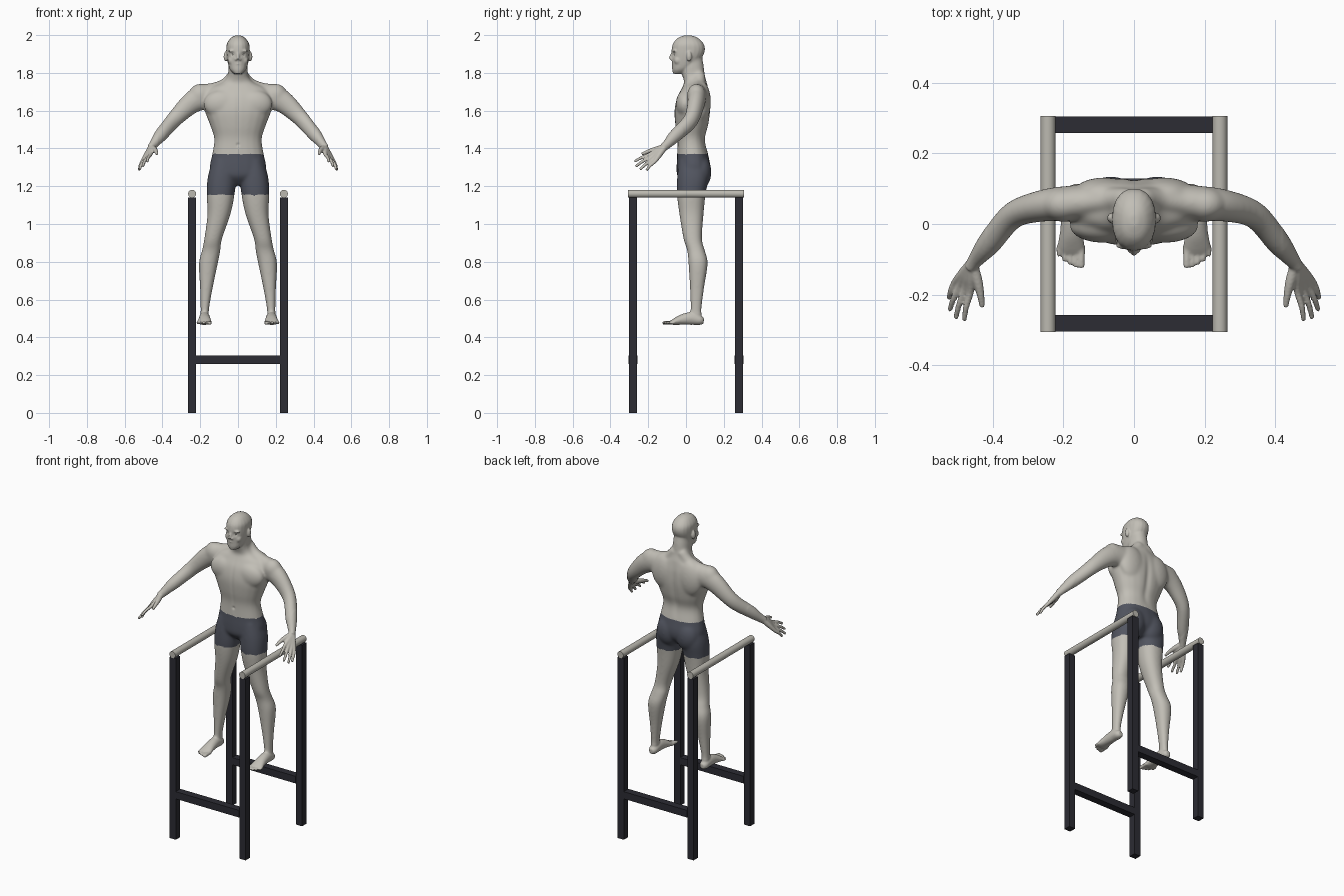
import bpy
import bmesh
import math
from mathutils import Vector, Matrix

default = bpy.data.objects.get("Cube")
if default:
    bpy.data.objects.remove(default, do_unlink=True)


def material(name, colour):
    mat = bpy.data.materials.new(name)
    mat.use_nodes = True
    mat.diffuse_color = (*colour, 1)
    for node in mat.node_tree.nodes:
        if node.type == 'BSDF_PRINCIPLED':
            node.inputs["Base Color"].default_value = (*colour, 1)
    return mat


skin = material("pale_grey_skin", (.54, .52, .47))
cloth = material("slate_shorts", (.085, .092, .118))
metal = material("dark_frame", (.025, .025, .033))
rail_grey = material("pale_rail", (.50, .485, .435))


def add_object(name, bm, *mats):
    bmesh.ops.recalc_face_normals(bm, faces=bm.faces)
    mesh = bpy.data.meshes.new(name)
    bm.to_mesh(mesh)
    bm.free()
    for mat in mats:
        mesh.materials.append(mat)
    obj = bpy.data.objects.new(name, mesh)
    bpy.context.scene.collection.objects.link(obj)
    return obj


def spline(rows, steps=4):
    """Catmull-Rom interpolation of rows (x, y, z, half width, half depth)."""
    rows = [Vector(r) for r in rows]
    last = len(rows) - 1
    fine = []
    for i in range(last):
        a, b, c, d = (rows[min(max(j, 0), last)] for j in range(i - 1, i + 3))
        for k in range(steps):
            t = k / steps
            fine.append(b + (c - a) * (t / 2) + (a * 2 - b * 5 + c * 4 - d) * (t * t / 2)
                        + (b * 3 - a - c * 3 + d) * (t ** 3 / 2))
    return fine + [rows[-1]]


def loft(bm, rows, side=1, level=False, sides=20):
    """Skin rounded rings along a path; level keeps every ring horizontal."""
    rows = spline(rows)
    centres = [Vector((r[0] * side, r[1], r[2])) for r in rows]
    rings = []
    for i, row in enumerate(rows):
        u, v = Vector((1, 0, 0)), Vector((0, 1, 0))
        power = .9 if level else 1
        if not level:
            along = centres[min(i + 1, len(rows) - 1)] - centres[max(i - 1, 0)]
            u = along.cross(Vector((0, 0, 1))).normalized()
            v = u.cross(along).normalized()
        ring = []
        for k in range(sides):
            angle = math.tau * k / sides
            c, s = (math.copysign(abs(w) ** power, w) for w in (math.cos(angle), math.sin(angle)))
            ring.append(bm.verts.new(centres[i] + u * c * max(row[3], .002) + v * s * max(row[4], .002)))
        rings.append(ring)
    for low, high in zip(rings, rings[1:]):
        for k in range(sides):
            j = (k + 1) % sides
            bm.faces.new((low[k], low[j], high[j], high[k]))
    bm.faces.new(rings[0])
    bm.faces.new(rings[-1])


def tube(bm, side, *points):
    """Round tube through (position, radius) pairs."""
    loft(bm, [(*p, r, r) for p, r in points], side, sides=12)


def ball(bm, centre, radii, side=1):
    centre = Vector((centre[0] * side, centre[1], centre[2]))
    bmesh.ops.create_uvsphere(bm, u_segments=20, v_segments=12, radius=1,
                              matrix=Matrix.LocRotScale(centre, None, Vector(radii)))


body = bmesh.new()

# Torso and neck
loft(body, [(0, .035, 1.205, .035, .04), (0, .037, 1.25, .13, .082), (0, .040, 1.30, .150, .09),
            (0, .035, 1.37, .137, .082), (0, .028, 1.45, .126, .074), (0, .031, 1.52, .147, .088),
            (0, .034, 1.60, .177, .096), (0, .040, 1.67, .184, .088), (0, .048, 1.72, .150, .07),
            (0, .050, 1.75, .085, .06), (0, .040, 1.785, .055, .060), (0, .030, 1.84, .050, .064),
            (0, .030, 1.885, .045, .055)], level=True)

# Head
loft(body, [(0, -.038, 1.795, .022, .03), (0, -.026, 1.815, .041, .047), (0, -.010, 1.84, .051, .064),
            (0, .004, 1.88, .059, .080), (0, .012, 1.92, .062, .088), (0, .012, 1.955, .059, .081),
            (0, .010, 1.985, .038, .053), (0, .010, 1.999, .012, .016)], level=True)
tube(body, 1, ((0, -.070, 1.910), .006), ((0, -.079, 1.888), .008), ((0, -.082, 1.873), .010))
ball(body, (0, -.067, 1.848), (.020, .009, .005))
ball(body, (0, -.065, 1.838), (.018, .009, .006))
ball(body, (0, -.056, 1.812), (.020, .015, .014))

FINGER_TIPS = [(.480, -.273, 1.330), (.504, -.267, 1.304), (.521, -.244, 1.288), (.523, -.210, 1.284)]

for side in (1, -1):
    # Face details
    ball(body, (.026, -.060, 1.916), (.026, .013, .008), side)
    ball(body, (.034, -.042, 1.866), (.020, .022, .024), side)
    ball(body, (.011, -.076, 1.871), (.007, .008, .006), side)
    ball(body, (.065, .017, 1.887), (.011, .014, .027), side)

    # Chest, shoulder blade, shoulder and seat muscles
    ball(body, (.085, -.006, 1.635), (.098, .048, .075), side)
    ball(body, (.085, .084, 1.645), (.090, .048, .110), side)
    ball(body, (.200, .055, 1.680), (.062, .050, .063), side)
    ball(body, (.066, .078, 1.275), (.074, .057, .090), side)
    tube(body, side, ((.02, .070, 1.79), .033), ((.07, .068, 1.735), .035),
         ((.15, .06, 1.708), .036), ((.20, .055, 1.70), .04))

    # Arm
    loft(body, [(.13, .062, 1.675, .05, .07), (.19, .058, 1.67, .05, .068), (.25, .053, 1.638, .046, .058),
                (.32, .036, 1.572, .040, .046), (.36, .008, 1.528, .037, .042),
                (.41, -.056, 1.468, .034, .036), (.445, -.098, 1.424, .023, .025),
                (.462, -.122, 1.402, .018, .022)], side)

    # Hand: four fingers fan out from the wrist, plus the thumb
    wrist = Vector((.458, -.112, 1.408))
    for i, tip in enumerate(FINGER_TIPS):
        knuckle = Vector((.463, -.193, 1.368)).lerp(Vector((.506, -.164, 1.332)), i / 3)
        bend = knuckle.lerp(Vector(tip), .55) + Vector((.003, 0, .004))
        tube(body, side, (wrist, .017), (wrist.lerp(knuckle, .5), .015), (knuckle, .0105),
             (bend, .0088), (tip, .0074))
    tube(body, side, (wrist, .016), ((.443, -.160, 1.395), .015),
         ((.434, -.200, 1.384), .011), ((.429, -.235, 1.370), .008))

    # Leg
    loft(body, [(.075, .035, 1.34, .058, .072), (.085, .036, 1.25, .075, .083),
                (.092, .028, 1.157, .074, .076), (.101, .029, 1.05, .061, .064),
                (.132, .036, .92, .047, .049), (.142, .053, .86, .049, .047),
                (.157, .064, .79, .050, .051), (.168, .058, .655, .033, .037),
                (.176, .053, .54, .022, .029), (.177, .052, .485, .024, .034)], side, level=True)

    # Foot and toes
    loft(body, [(.177, .094, .488, .014, .015), (.177, .075, .490, .026, .025), (.177, .03, .500, .029, .034),
                (.177, -.02, .494, .032, .028), (.178, -.06, .483, .038, .018),
                (.179, -.082, .477, .036, .010)], side)
    for i in range(5):
        x, size = .149 + .0158 * i, (.0105 if i == 0 else .0072)
        reach = -.124 + .002 * i * i
        tube(body, side, ((x, -.06, .479), size), ((x, reach + .015, .477), size),
             ((x, reach, .475), size * .85))

# Fuse the parts into one skin
figure = add_object("figure_body", body)
fuse = figure.modifiers.new("fuse", 'REMESH')
fuse.mode = 'VOXEL'
fuse.voxel_size = .0042
graph = bpy.context.evaluated_depsgraph_get()
fused = bpy.data.meshes.new_from_object(figure.evaluated_get(graph))
figure.modifiers.clear()

# Blend the muscles strongly, and fingers, toes and face lightly
skin_mesh = bmesh.new()
skin_mesh.from_mesh(fused)
large = [v for v in skin_mesh.verts if abs(v.co.x) < .42 and v.co.z > .53
         and (v.co.z < 1.785 or (v.co.z < 1.88 and v.co.y > .034))]
for verts, times in ((large, 24), (skin_mesh.verts[:], 3)):
    for _ in range(times):
        bmesh.ops.smooth_vert(skin_mesh, verts=verts, factor=.5,
                              use_axis_x=True, use_axis_y=True, use_axis_z=True)

# Eye sockets, navel, spine groove and front midline
dents = [(Vector((.027, -.068, 1.898)), .013, .007), (Vector((-.027, -.068, 1.898)), .013, .007),
         (Vector((0, -.045, 1.42)), .008, .005)]
for v in skin_mesh.verts:
    x, y, z = v.co
    for centre, size, depth in dents:
        v.co.y += depth * math.exp(-((v.co - centre).length / size) ** 2)
    if 1.38 < z < 1.74 and abs(x) < .1:
        window = math.sin(math.pi * (z - 1.38) / .36)
        if y > .05:
            v.co.y -= .008 * window * math.exp(-(x / .020) ** 2)
        elif y < 0:
            v.co.y += .003 * window * math.exp(-(x / .012) ** 2)

# Shorts are coloured by height, with slightly wavy hems
for face in skin_mesh.faces:
    c = face.calc_center_median()
    wave = .004 * math.sin(c.x * 90) * math.cos(c.y * 70)
    face.material_index = int(abs(c.x) < .22 and 1.155 + wave < c.z < 1.371 + wave / 2)
    face.smooth = True
fused.materials.clear()
fused.materials.append(skin)
fused.materials.append(cloth)
skin_mesh.to_mesh(fused)
skin_mesh.free()
figure.data = fused

# Eyeballs
for side, label in ((1, "left"), (-1, "right")):
    bm = bmesh.new()
    ball(bm, (.027, -.053, 1.898), (.012, .010, .007), side)
    eye = add_object(label + "_eye", bm, skin)
    eye.data.shade_smooth()


def box(name, centre, size):
    bm = bmesh.new()
    bmesh.ops.create_cube(bm, size=1, matrix=Matrix.LocRotScale(Vector(centre), None, Vector(size)))
    return add_object(name, bm, metal)


# Frame: posts, cross bars and round hand rails
POST_X, POST_Y, THICK = .243, .281, .043
for end, where in ((-1, "front"), (1, "back")):
    box(where + "_cross_bar", (0, end * POST_Y, .281), (2 * POST_X - THICK, THICK + .003, THICK + .002))
    for side, label in ((1, "left"), (-1, "right")):
        box(f"{where}_{label}_post", (side * POST_X, end * POST_Y, .57), (THICK, THICK, 1.14))

for side, label in ((1, "left"), (-1, "right")):
    bm = bmesh.new()
    bmesh.ops.create_cone(bm, cap_ends=True, segments=32, radius1=.021, radius2=.021, depth=.612,
                          matrix=Matrix.Translation((side * POST_X, 0, 1.16)) @ Matrix.Rotation(math.pi / 2, 4, 'X'))
    rail = add_object(label + "_hand_rail", bm, rail_grey)
    rail.data.shade_smooth()
    rail.data.set_sharp_from_angle(angle=math.radians(30))
